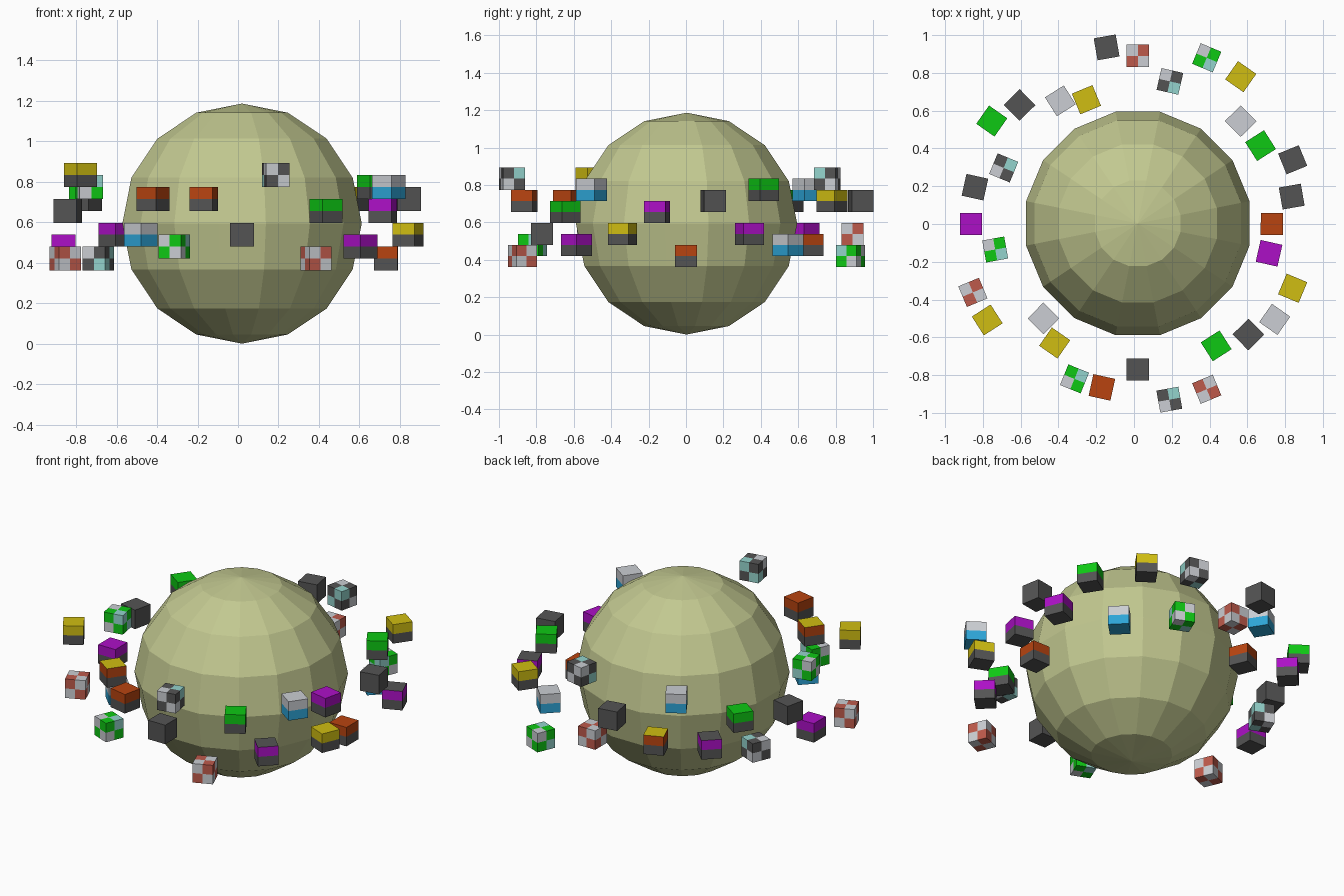
import bpy, bmesh, math
from mathutils import Matrix

if "Cube" in bpy.data.objects:
    bpy.data.objects.remove(bpy.data.objects["Cube"])


def linear(c):
    c /= 255
    return c / 12.92 if c <= 0.04045 else ((c + 0.055) / 1.055) ** 2.4


PALETTE = {
    "olive": (194, 200, 144), "dark grey": (84, 84, 84), "light grey": (203, 206, 211),
    "magenta": (172, 16, 198), "yellow": (208, 190, 18), "orange": (184, 68, 16),
    "green": (14, 200, 20), "blue": (45, 165, 215), "teal": (148, 212, 205),
    "brick red": (190, 90, 75),
}
MATS = {}
for name, rgb in PALETTE.items():
    m = bpy.data.materials.new(name)
    m.diffuse_color = (*[linear(c) for c in rgb], 1)
    m.use_nodes = True
    m.node_tree.nodes["Principled BSDF"].inputs["Base Color"].default_value = m.diffuse_color
    MATS[name] = m
NAMES = list(PALETTE)


def finish(bm, name):
    me = bpy.data.meshes.new(name)
    bm.to_mesh(me)
    bm.free()
    ob = bpy.data.objects.new(name, me)
    bpy.context.collection.objects.link(ob)
    for m in MATS.values():
        me.materials.append(m)
    return ob


CX, CY, SIZE = 0.02, 0.003, 0.118

# central faceted ball, flat sides facing the axes
bm = bmesh.new()
bmesh.ops.create_uvsphere(bm, u_segments=16, v_segments=8, radius=1)
bm.transform(Matrix.Translation((CX, CY, 0.593))
             @ Matrix.Diagonal((0.603, 0.603, 0.593, 1))
             @ Matrix.Rotation(math.pi / 16, 4, 'Z'))
finish(bm, "central_ball")

# banded kinds: (top face, upper sides, lower half)
BANDED = {
    "dark": ("dark grey", "dark grey", "dark grey"),
    "capped": ("dark grey", "magenta", "dark grey"),
    "magenta": ("magenta", "magenta", "dark grey"),
    "yellow": ("yellow", "yellow", "dark grey"),
    "amber": ("yellow", "orange", "dark grey"),
    "orange": ("orange", "orange", "dark grey"),
    "green": ("green", "green", "dark grey"),
    "sky": ("light grey", "light grey", "blue"),
}
# checkered kinds: (main, outer second colour, inner second colour)
CHECKED = {
    "check_red": ("brick red", "light grey", "light grey"),
    "check_dark": ("dark grey", "light grey", "teal"),
    "check_green": ("green", "light grey", "teal"),
}


def cube(kind, x, y, z, index):
    """Small block turned to face the ball, coloured by half or by octant."""
    bm = bmesh.new()
    bmesh.ops.create_cube(bm, size=SIZE)
    bmesh.ops.subdivide_edges(bm, edges=bm.edges[:], cuts=1, use_grid_fill=True)
    bm.normal_update()
    for f in bm.faces:
        c = f.calc_center_median()
        if kind in BANDED:
            top, upper, lower = BANDED[kind]
            col = top if f.normal.z > 0.9 else upper if c.z > 0 else lower
        else:
            main, outer, inner = CHECKED[kind]
            odd = c.x * c.y * c.z * (-1 if y > 0 else 1) < 0
            col = main if not odd else outer if c.x > 0 else inner
        f.material_index = NAMES.index(col)
    yaw = math.atan2(y - CY, x - CX)
    bm.transform(Matrix.Translation((x, y, z)) @ Matrix.Rotation(yaw, 4, 'Z'))
    finish(bm, f"orbit_block_{kind}_{index}")


# ring of blocks: kind, x, y, height step (half a block each)
RING = [
    ("dark", -.145, .935, 5), ("check_red", .02, .89, 2), ("check_dark", .19, .755, 7),
    ("check_green", .385, .88, 0), ("yellow", .565, .78, 5), ("sky", .565, .545, 1),
    ("green", .67, .415, 6), ("capped", .84, .34, 2), ("dark", .835, .145, 5),
    ("orange", .73, 0, 0), ("magenta", .715, -.155, 4), ("yellow", .84, -.34, 2),
    ("sky", .745, -.505, 6), ("capped", .605, -.585, 1), ("green", .435, -.645, 4),
    ("check_red", .385, -.875, 0), ("check_dark", .187, -.93, 7), ("dark", .02, -.77, 2),
    ("orange", -.17, -.865, 5), ("check_green", -.315, -.82, 1), ("amber", -.42, -.63, 5),
    ("sky", -.48, -.5, 2), ("yellow", -.777, -.508, 7), ("check_red", -.853, -.362, 0),
    ("check_green", -.735, -.135, 6), ("magenta", -.863, 0, 1), ("dark", -.842, .195, 4),
    ("check_dark", -.69, .297, 0), ("green", -.753, .545, 5), ("capped", -.605, .63, 2),
    ("sky", -.39, .652, 6), ("amber", -.252, .658, 1),
]
for i, (kind, x, y, step) in enumerate(RING):
    cube(kind, x, y, 0.42 + step * SIZE / 2, i)
